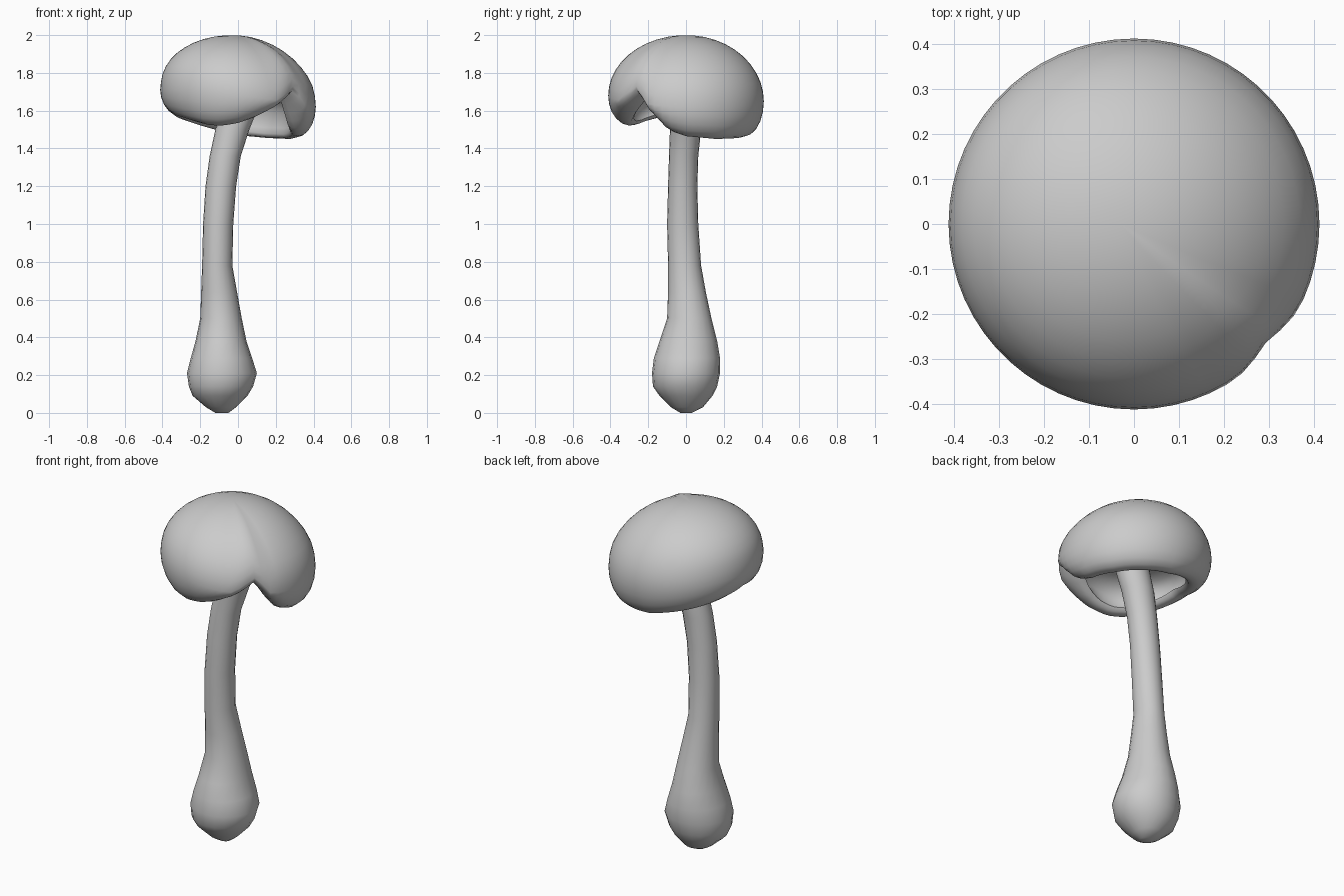
import bpy
from math import sin, cos, pi, radians

if "Cube" in bpy.data.objects:
    bpy.data.objects.remove(bpy.data.objects["Cube"])


def skin(name, rings, angle):
    """Join closed rings of points into one solid with fan caps."""
    n = len(rings[0])
    verts = [p for ring in rings for p in ring]
    faces = [(i * n + j, i * n + (j + 1) % n, (i + 1) * n + (j + 1) % n, (i + 1) * n + j)
             for i in range(len(rings) - 1) for j in range(n)]
    for start, flip in ((0, True), ((len(rings) - 1) * n, False)):
        ring = verts[start:start + n]
        verts.append(tuple(sum(c) / n for c in zip(*ring)))
        c = len(verts) - 1
        for j in range(n):
            a, b = start + j, start + (j + 1) % n
            faces.append((b, a, c) if flip else (a, b, c))
    mesh = bpy.data.meshes.new(name)
    mesh.from_pydata(verts, [], faces)
    obj = bpy.data.objects.new(name, mesh)
    bpy.context.collection.objects.link(obj)
    bpy.ops.object.select_all(action='DESELECT')
    obj.select_set(True)
    bpy.context.view_layer.objects.active = obj
    bpy.ops.object.shade_smooth_by_angle(angle=radians(angle))
    return obj


# Stem: height, then left / right / front / back extents
stem_profile = [
    (0.0, -0.12, -0.05, -0.03, 0.03), (0.03, -0.17, -0.01, -0.08, 0.09),
    (0.09, -0.24, 0.05, -0.14, 0.14), (0.14, -0.26, 0.08, -0.175, 0.165),
    (0.21, -0.27, 0.10, -0.18, 0.18), (0.29, -0.25, 0.075, -0.17, 0.18),
    (0.38, -0.225, 0.045, -0.14, 0.165), (0.50, -0.20, 0.02, -0.10, 0.135),
    (0.64, -0.195, -0.005, -0.095, 0.105), (0.78, -0.19, -0.03, -0.095, 0.08),
    (1.0, -0.185, -0.025, -0.10, 0.065), (1.2, -0.172, -0.01, -0.095, 0.06),
    (1.36, -0.15, 0.015, -0.09, 0.065), (1.5, -0.12, 0.06, -0.085, 0.08),
    (1.6, -0.09, 0.10, -0.085, 0.085), (1.70, -0.07, 0.12, -0.09, 0.09)]
N = 20
skin("stem", [[((l + r) / 2 + (r - l) / 2 * cos(2 * pi * j / N),
                (f + b) / 2 + (b - f) / 2 * sin(2 * pi * j / N), z)
               for j in range(N)] for z, l, r, f, b in stem_profile], 60)

# Cap: rim height around the edge, with a pinched notch at the front right
rim_table = [(-180, 1.585), (-150, 1.56), (-120, 1.525), (-106, 1.52), (-90, 1.535),
             (-74, 1.565), (-56, 1.62), (-42, 1.68), (-36, 1.64), (-28, 1.57),
             (-16, 1.495), (0, 1.465), (30, 1.45), (60, 1.455), (90, 1.47),
             (135, 1.53), (180, 1.585)]


def rim_height(a):
    for (a0, z0), (a1, z1) in zip(rim_table, rim_table[1:]):
        if a0 <= a <= a1:
            return z0 + (z1 - z0) * (a - a0) / (a1 - a0)


def cap_column(deg):
    """Section of the cap shell from under the ceiling, round the rim, to the apex."""
    a = radians(deg)
    rim = rim_height(deg)
    wide = max(1.665 - 0.045 * cos(a) - 0.015 * sin(a), rim + 0.05)
    dent = max(0, 1 - abs(deg + 42) / 14)
    big, lip = 0.412 - 0.018 * dent, 0.315
    ceil = max(1.68, rim + 0.035)
    pts = [(0.04, 1.69), (0.15, 1.69), (0.24, ceil), (0.285, rim * 0.4 + ceil * 0.6),
           (0.285, rim * 0.75 + ceil * 0.25), (0.275, rim + 0.025), (0.288, rim + 0.006)]
    for k in range(5):
        t = pi / 2 * k / 5
        pts.append((lip + (big - lip) * sin(t), wide - (wide - rim) * cos(t)))
    for k in range(11):
        t = pi / 2 * (1 - k / 10.6)
        pts.append((big * sin(t), wide + (2.0 - wide) * cos(t)))
    # the apex leans slightly to the left
    return [(r * cos(a) - 0.03 * max(0, (z - 1.75) / 0.25), r * sin(a), z) for r, z in pts]


columns = [cap_column(-180 + 6 * j) for j in range(60)]
skin("cap", list(zip(*columns)), 60)
